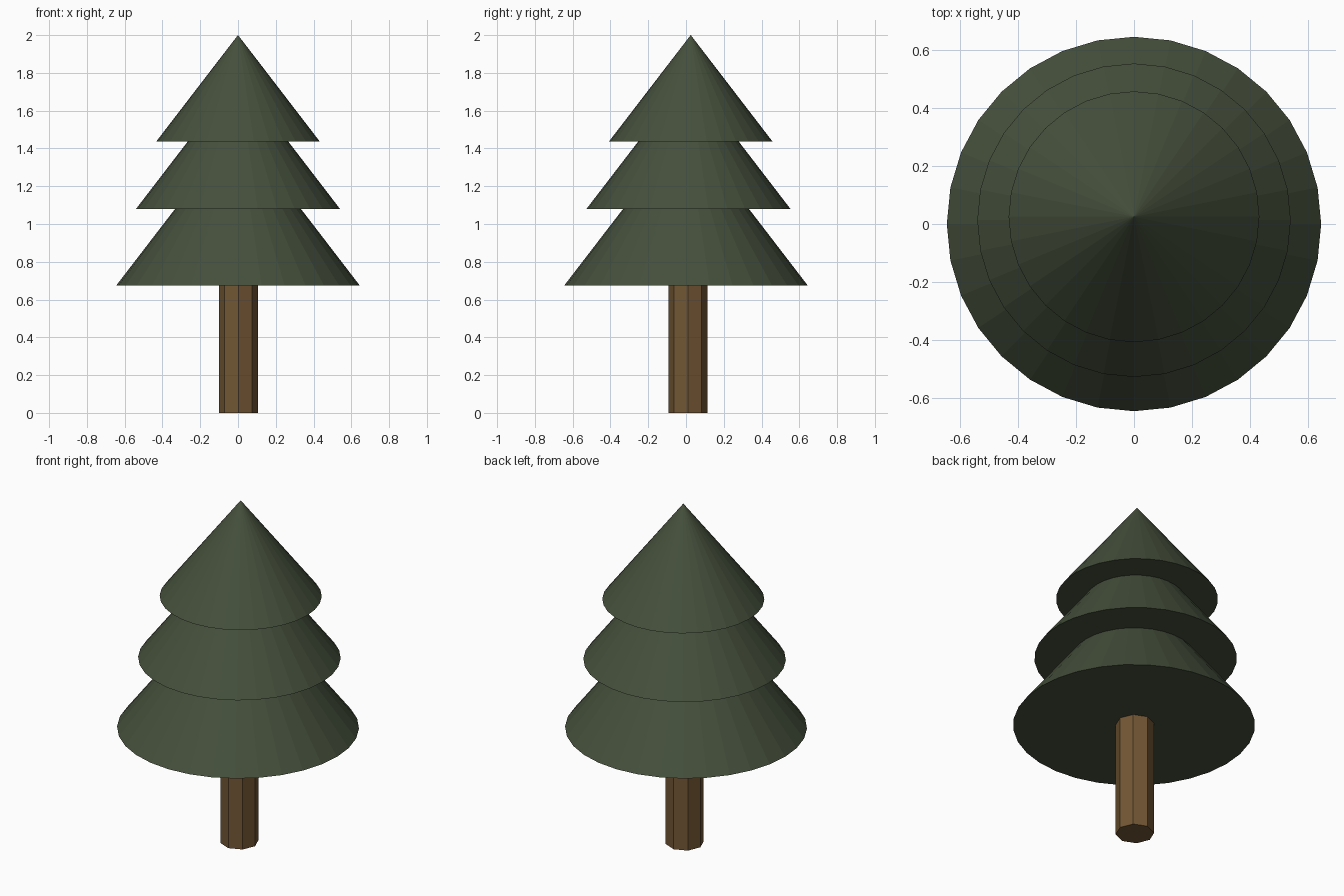
import bpy
import math

if "Cube" in bpy.data.objects:
    bpy.data.objects.remove(bpy.data.objects["Cube"])


def material(name, color):
    mat = bpy.data.materials.new(name)
    mat.diffuse_color = (*color, 1.0)
    mat.use_nodes = True
    mat.node_tree.nodes["Principled BSDF"].inputs["Base Color"].default_value = mat.diffuse_color
    return mat


def cone(name, sides, r_bottom, r_top, z0, z1, x, y, mat):
    """Flat-shaded capped cone or prism standing from z0 to z1, a vertex on each axis."""
    bpy.ops.mesh.primitive_cone_add(
        vertices=sides, radius1=r_bottom, radius2=r_top, depth=z1 - z0,
        end_fill_type='NGON', location=(x, y, (z0 + z1) / 2))
    obj = bpy.context.object
    obj.name = name
    obj.data.materials.append(mat)
    return obj


needles = material("needles", (0.06, 0.08, 0.045))
bark = material("bark", (0.17, 0.095, 0.035))

# Octagonal trunk, ending just inside the lowest tier
cone("trunk", 8, 0.103, 0.103, 0.0, 0.70, 0.002, 0.01, bark)

# Three foliage tiers with the same slope, drifting slightly backwards
SLOPE = 1.302
tiers = [  # name, radius, base height, y offset
    ("lower_foliage", 0.645, 0.674, 0.0),
    ("middle_foliage", 0.54, 1.08, 0.013),
    ("upper_foliage", 0.432, 1.438, 0.025),
]
for name, radius, base, y in tiers:
    cone(name, 32, radius, 0.0, base, base + radius * SLOPE, 0.0, y, needles)
